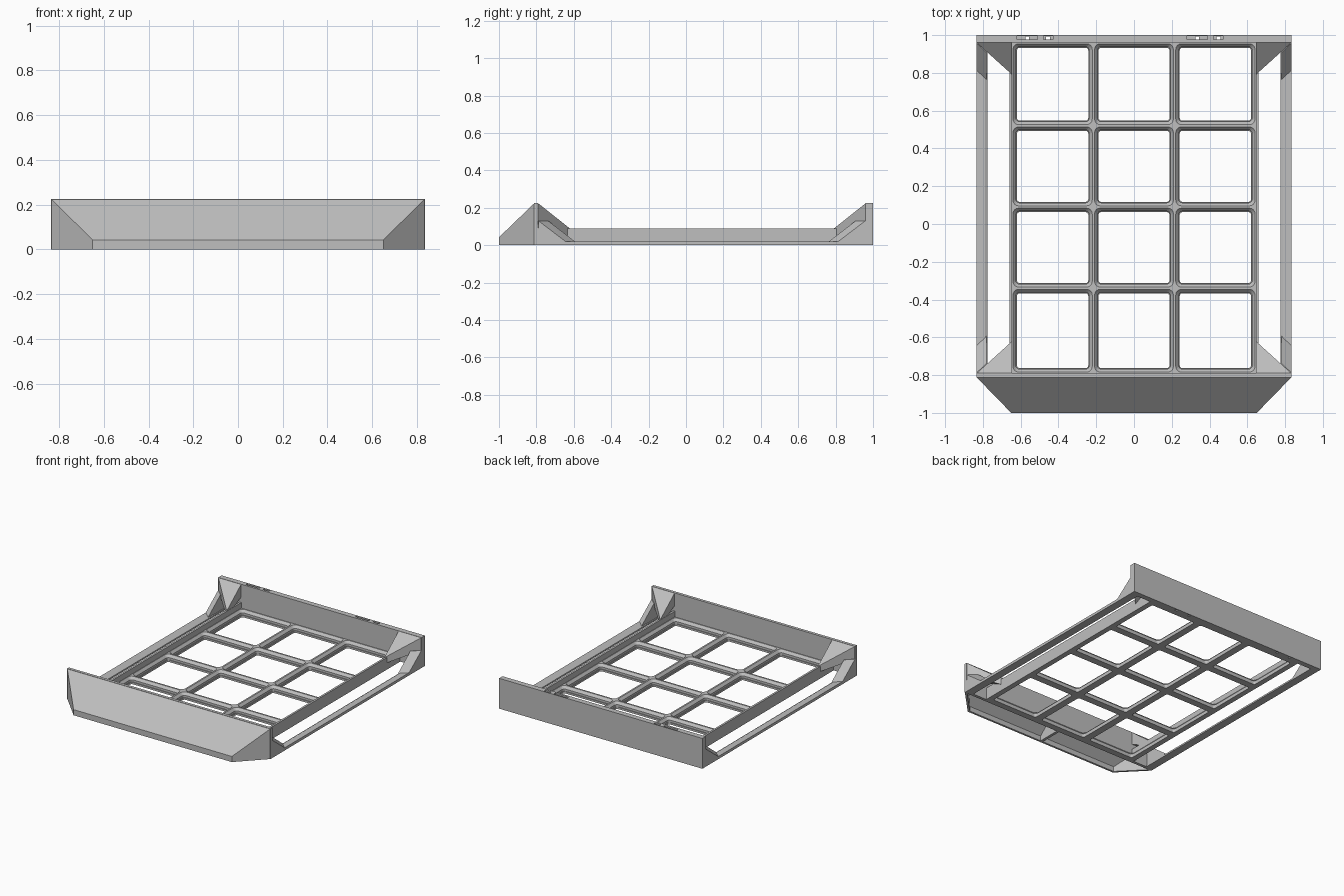
import bpy, bmesh, math

if "Cube" in bpy.data.objects:
    bpy.data.objects.remove(bpy.data.objects["Cube"])

grey = bpy.data.materials.new("light_grey")
grey.diffuse_color = (0.52, 0.52, 0.52, 1)
grey.use_nodes = True
grey.node_tree.nodes["Principled BSDF"].inputs["Base Color"].default_value = grey.diffuse_color


def finish(name, bm):
    me = bpy.data.meshes.new(name)
    bm.to_mesh(me)
    bm.free()
    me.materials.append(grey)
    ob = bpy.data.objects.new(name, me)
    bpy.context.collection.objects.link(ob)
    return ob


def hull(name, pts):
    """Convex solid through the given corner points."""
    bm = bmesh.new()
    vs = [bm.verts.new(p) for p in pts]
    res = bmesh.ops.convex_hull(bm, input=vs)
    junk = [v for v in res["geom_interior"] if isinstance(v, bmesh.types.BMVert)]
    if junk:
        bmesh.ops.delete(bm, geom=junk, context="VERTS")
    bmesh.ops.dissolve_limit(bm, angle_limit=0.01, verts=bm.verts, edges=bm.edges)
    bmesh.ops.recalc_face_normals(bm, faces=bm.faces)
    return finish(name, bm)


def box(name, x, y, z):
    return hull(name, [(a, b, c) for a in x for b in y for c in z])


def rounded_loop(bm, x, y, inset, radius, z, seg=4):
    """Rounded rectangle of verts inside the given bounds."""
    loop = []
    corners = [(x[1], y[1], -1, -1), (x[0], y[1], 1, -1),
               (x[0], y[0], 1, 1), (x[1], y[0], -1, 1)]
    for i, (cx, cy, sx, sy) in enumerate(corners):
        for k in range(seg + 1):
            a = (i + k / seg) * math.pi / 2
            loop.append(bm.verts.new((cx + sx * (inset + radius) + radius * math.cos(a),
                                      cy + sy * (inset + radius) + radius * math.sin(a), z)))
    return loop


# Grid of twelve rounded openings with chamfered bars
xs = [-0.647, -0.215, 0.215, 0.647]
ys = [-0.79, -0.34, 0.09, 0.52, 0.96]
bm = bmesh.new()
for i in range(3):
    for j in range(4):
        x, y = xs[i:i + 2], ys[j:j + 2]
        loops = [rounded_loop(bm, x, y, ins, r, z) for ins, r, z in
                 [(0, 0.0005, 0), (0.027, 0.015, 0), (0.027, 0.015, 0.014),
                  (0.022, 0.02, 0.014), (0.022, 0.02, 0.03),
                  (0.006, 0.03, 0.048), (0, 0.0005, 0.048)]]
        for a, b in zip(loops, loops[1:]):
            n = len(a)
            for k in range(n):
                m = (k + 1) % n
                bm.faces.new((a[k], a[m], b[m], b[k]))
bmesh.ops.recalc_face_normals(bm, faces=bm.faces)
for f in bm.faces:  # bottoms face down
    if abs(f.normal.z) > 0.99 and f.calc_center_median().z < 0.001 and f.normal.z > 0:
        f.normal_flip()
finish("grid", bm)

# End walls
back = box("back_wall", (-0.835, 0.835), (0.96, 1.0), (0, 0.225))
box("front_wall", (-0.835, 0.835), (-0.812, -0.79), (0, 0.225))

# Slots with small through holes in the top of the back wall
for cx, w in [(-0.565, 0.11), (-0.455, 0.05), (0.335, 0.11), (0.447, 0.05)]:
    for part, half, low in [("slot", w / 2, 0.19), ("hole", 0.01, -0.05)]:
        h = 0.009 if part == "slot" else 0.007
        cutter = box("cutter_" + part, (cx - half, cx + half),
                     (0.985 - h, 0.985 + h), (low, 0.3))
        cutter.hide_render = True
        cutter.hide_viewport = True
        mod = back.modifiers.new("cut", "BOOLEAN")
        mod.operation = "DIFFERENCE"
        mod.solver = "EXACT"
        mod.object = cutter

for s, side in [(-1, "left"), (1, "right")]:
    # Low inner side wall and thin outer rail
    box("side_wall_" + side, (s * 0.645, s * 0.66), (-0.8, 0.97), (0, 0.09))
    hull("side_rail_" + side, [(s * px, py, pz) for py in (-0.8, 0.97) for px, pz in
                               [(0.775, 0), (0.775, 0.012), (0.79, 0.02),
                                (0.835, 0.02), (0.835, 0)]])
    for yw, d, end in [(0.962, -1, "back"), (-0.792, 1, "front")]:
        # Sloped corner gusset
        hull(f"gusset_{end}_{side}", [(s * px, yw + d * t, pz) for px, t, pz in
             [(0.647, 0, 0.225), (0.835, 0, 0.225), (0.647, 0.17, 0.09),
              (0.647, 0, 0.13), (0.835, 0, 0.13), (0.647, 0.17, 0.045)]])
        # Slanted brace between rail and wall
        hull(f"rail_brace_{end}_{side}", [(s * px, yw + d * t, pz) for px, t, pz in
             [(0.78, 0, 0.01), (0.78, 0.2, 0.018), (0.78, 0.055, 0.13), (0.78, 0, 0.13),
              (0.835, 0, 0.01), (0.835, 0.15, 0.018), (0.835, 0.003, 0.13)]])

# Hollow sloped front apron with angled ends
bm = bmesh.new()
a, b, c, d, e, f, g, h = [bm.verts.new(p) for p in [
    (-0.835, -0.81, 0.225), (-0.65, -1, 0.042), (0.65, -1, 0.042), (0.835, -0.81, 0.225),
    (-0.835, -0.81, 0), (-0.65, -1, 0), (0.65, -1, 0), (0.835, -0.81, 0)]]
for face in [(a, b, c, d), (b, f, g, c), (a, e, f, b), (d, c, g, h)]:
    bm.faces.new(face)
apron = finish("front_apron", bm)
mod = apron.modifiers.new("shell", "SOLIDIFY")
mod.thickness = 0.015
mod.offset = -1
mod.use_even_offset = True

# Stiffening rib under the apron
hull("apron_rib", [(px, py, pz) for px in (-0.01, 0.01) for py, pz in
                   [(-0.99, 0), (-0.99, 0.035), (-0.811, 0.21), (-0.811, 0)]])
